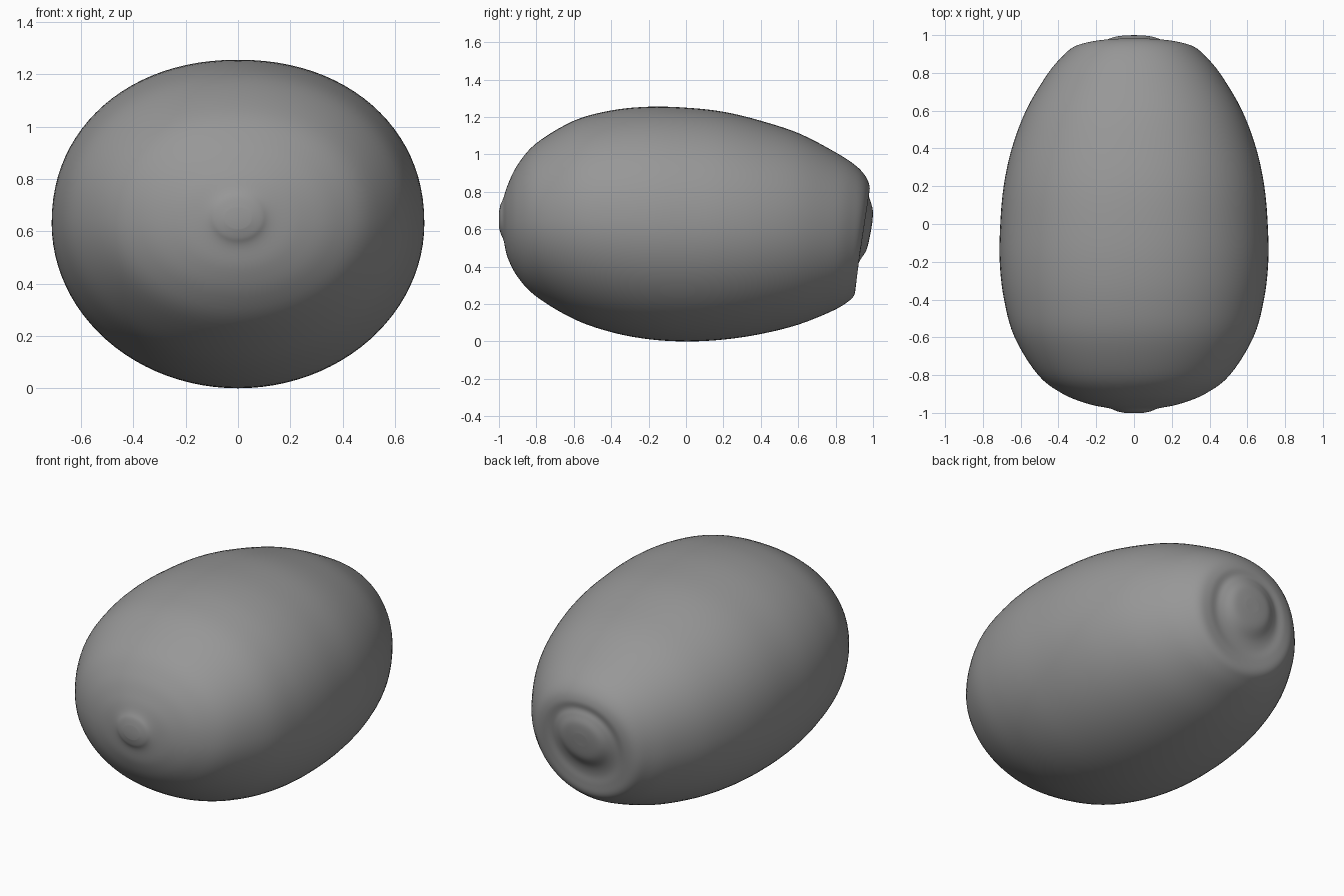
import bpy, bmesh, math
from mathutils import Vector

if "Cube" in bpy.data.objects:
    bpy.data.objects.remove(bpy.data.objects["Cube"])

# Cross-sections front to back: top y, top z, bottom y, bottom z, half width
SECTIONS = [
    (-1.0, .69, -1.0, .61, .05),      # small front nub
    (-.992, .73, -.99, .575, .09),
    (-.977, .765, -.975, .54, .13),
    (-.952, .84, -.954, .45, .24),
    (-.90, .945, -.90, .345, .375),
    (-.80, 1.06, -.80, .24, .507),    # body
    (-.60, 1.18, -.60, .12, .632),
    (-.40, 1.235, -.40, .05, .688),
    (-.20, 1.255, -.20, .012, .711),
    (0.0, 1.25, 0.0, .0, .708),
    (.20, 1.228, .20, .01, .69),
    (.40, 1.18, .40, .04, .647),
    (.61, 1.11, .60, .09, .57),
    (.81, 1.005, .78, .162, .457),
    (.91, .938, .865, .212, .378),    # tilted rear rim
    (.962, .88, .90, .25, .325),
    (.982, .825, .908, .31, .265),
    (.978, .78, .910, .37, .21),      # groove
    (.988, .745, .926, .425, .17),    # rear button
    (.999, .70, .965, .49, .115),
    (.997, .64, .985, .57, .04),
]
SIDES, STEPS = 96, 5


def spline(a, b, c, d, t):
    return [.5 * (2 * q + (r - p) * t + (2 * p - 5 * q + 4 * r - s) * t * t
                  + (3 * q - p - 3 * r + s) * t ** 3)
            for p, q, r, s in zip(a, b, c, d)]


def ring(bm, sec):
    yt, zt, yb, zb, w = sec
    mid = Vector((0, (yt + yb) / 2, (zt + zb) / 2))
    up = Vector((0, (yt - yb) / 2, (zt - zb) / 2))
    verts = []
    for i in range(SIDES):
        a = 2 * math.pi * i / SIDES
        c, s = math.cos(a), math.sin(a)
        n = 2.12 if s > 0 else 2.0    # slightly fuller upper half
        x = math.copysign(abs(c) ** (2 / n), c)
        z = math.copysign(abs(s) ** (2 / n), s)
        verts.append(bm.verts.new(mid + up * z + Vector((w * x, 0, 0))))
    return verts


# Loft the fruit body through smoothly interpolated sections
bm = bmesh.new()
rings = []
last = len(SECTIONS) - 1
for i in range(last):
    pts = [SECTIONS[max(0, min(last, i + k))] for k in (-1, 0, 1, 2)]
    for j in range(STEPS):
        rings.append(ring(bm, spline(*pts, j / STEPS)))
rings.append(ring(bm, SECTIONS[-1]))
for r0, r1 in zip(rings, rings[1:]):
    for k in range(SIDES):
        m = (k + 1) % SIDES
        bm.faces.new((r0[k], r0[m], r1[m], r1[k]))

# Close both ends
for r, tip in ((rings[0], (0, -1.0, .65)), (rings[-1], (0, .989, .605))):
    v = bm.verts.new(tip)
    for k in range(SIDES):
        bm.faces.new((r[k], r[(k + 1) % SIDES], v))
bmesh.ops.recalc_face_normals(bm, faces=bm.faces)
for f in bm.faces:
    f.smooth = True
mesh = bpy.data.meshes.new("fruit_body")
bm.to_mesh(mesh)
bm.free()
obj = bpy.data.objects.new("fruit_body", mesh)
bpy.context.collection.objects.link(obj)

# Dark grey skin
skin = bpy.data.materials.new("skin")
skin.diffuse_color = (.31, .31, .31, 1)
skin.use_nodes = True
skin.node_tree.nodes["Principled BSDF"].inputs["Base Color"].default_value = skin.diffuse_color
mesh.materials.append(skin)
